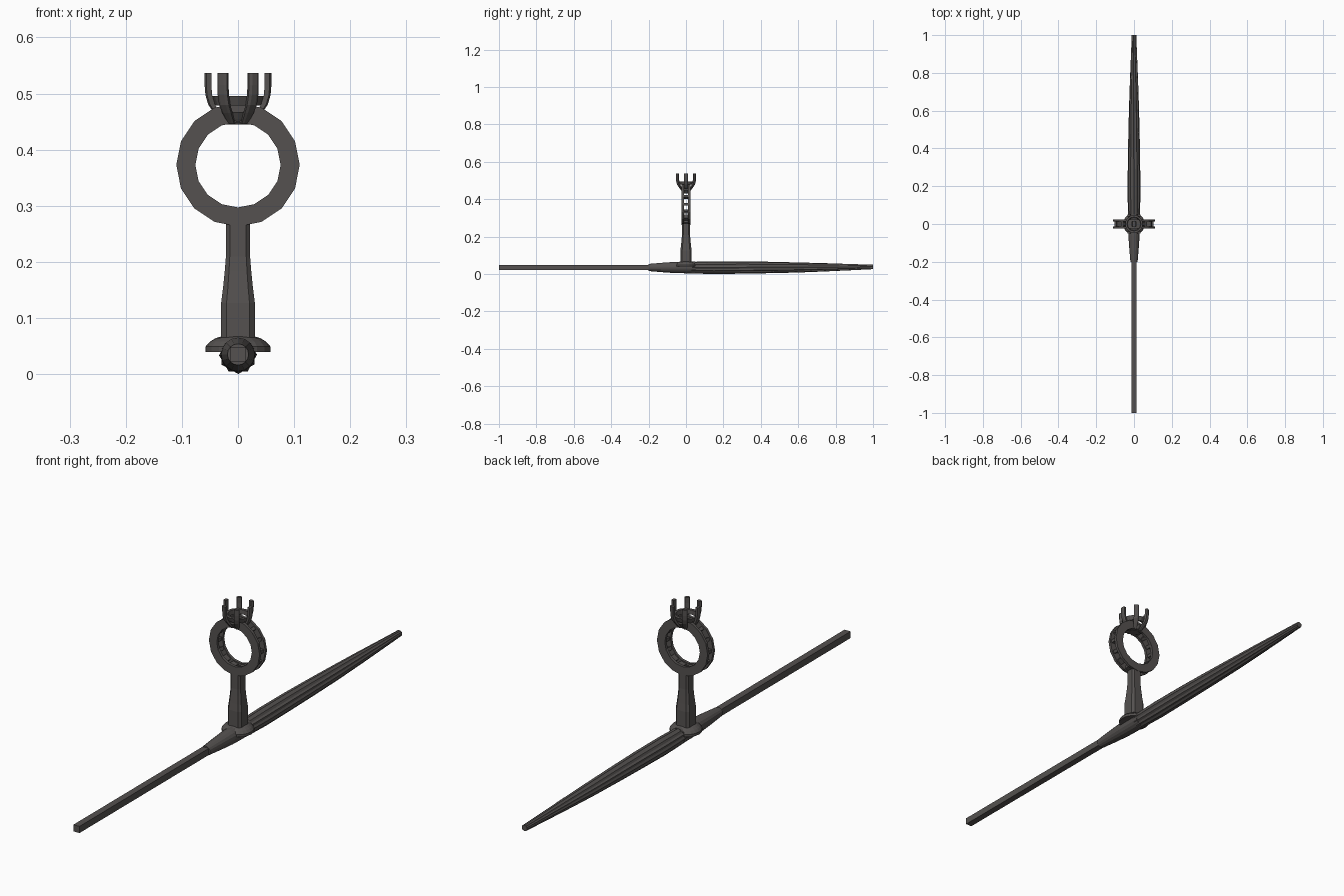
import bpy, bmesh, math
from mathutils import Vector

if "Cube" in bpy.data.objects:
    bpy.data.objects.remove(bpy.data.objects["Cube"])

mat = bpy.data.materials.new("dark_iron")
mat.diffuse_color = (0.09, 0.083, 0.08, 1)
mat.use_nodes = True
mat.node_tree.nodes["Principled BSDF"].inputs["Base Color"].default_value = mat.diffuse_color


def make(name, verts, faces):
    me = bpy.data.meshes.new(name)
    me.from_pydata(verts, [], faces)
    bm = bmesh.new()
    bm.from_mesh(me)
    bmesh.ops.recalc_face_normals(bm, faces=bm.faces)
    bm.to_mesh(me)
    bm.free()
    me.materials.append(mat)
    ob = bpy.data.objects.new(name, me)
    bpy.context.collection.objects.link(ob)
    return ob


def loft(name, rings, closed=False):
    """Skin equal-length rings; cap the ends, or join last to first."""
    n, m = len(rings[0]), len(rings)
    verts = [p for r in rings for p in r]
    faces = []
    for i in range(m if closed else m - 1):
        a, b = i * n, ((i + 1) % m) * n
        faces += [(a + j, a + (j + 1) % n, b + (j + 1) % n, b + j) for j in range(n)]
    if not closed:
        faces += [tuple(range(n)), tuple(range((m - 1) * n, m * n))]
    return make(name, verts, faces)


def circle_z(r, z, n, start=0.0):
    return [(r * math.cos(start + math.tau * k / n),
             r * math.sin(start + math.tau * k / n), z) for k in range(n)]


def circle_y(r, y, z, n, flute=0.0, twist=0.0):
    pts = []
    for k in range(n):
        a = math.tau * k / n + twist
        q = r * (1 - flute * (k % 2))
        pts.append((q * math.cos(a), y, z + q * math.sin(a)))
    return pts


# square rear bar
s = 0.013
loft("rear_bar", [[(-s, y, 0.035 - s), (s, y, 0.035 - s), (s, y, 0.035 + s), (-s, y, 0.035 + s)]
                  for y in (-1, -0.18)])

# smooth sleeve that swells towards the post
loft("sleeve", [circle_y(r, y, 0.035, 16) for y, r in
                ((-0.2, 0.019), (-0.13, 0.025), (-0.06, 0.030), (0, 0.031), (0.05, 0.031))])

# long fluted spike
spike = ((0.03, 0.031, 0.034), (0.15, 0.034, 0.034), (0.3, 0.033, 0.035), (0.45, 0.0305, 0.035),
         (0.6, 0.027, 0.035), (0.75, 0.022, 0.036), (0.9, 0.016, 0.037), (1.0, 0.012, 0.038))
loft("fluted_spike", [circle_y(r, y, z, 24, 0.11, 0.12 * y) for y, r, z in spike])

# domed collar
loft("collar", [circle_z(r, z, 20) for z, r in
                ((0.039, 0.058), (0.049, 0.058), (0.058, 0.050), (0.064, 0.040), (0.067, 0.030))])


# chamfered post
def chamfer_square(h, z):
    c = h * 0.68
    return [(h, -c, z), (h, c, z), (c, h, z), (-c, h, z),
            (-h, c, z), (-h, -c, z), (-c, -h, z), (c, -h, z)]


loft("post", [chamfer_square(h, z) for z, h in
              ((0.05, 0.030), (0.127, 0.030), (0.155, 0.0265), (0.185, 0.0235), (0.21, 0.0215), (0.269, 0.0215))])

# twin ring plates
RZ, RO, RI, N = 0.373, 0.110, 0.076, 16
for name, y0, y1 in (("front_ring", -0.023, -0.012), ("back_ring", 0.012, 0.023)):
    loft(name, [[(r * math.sin(a), y, RZ + r * math.cos(a))
                 for r, y in ((RI, y0), (RO, y0), (RO, y1), (RI, y1))]
                for a in (math.tau * k / N for k in range(N))], closed=True)

# spacer blocks between the ring plates
for k in range(14):
    a = math.tau * (k + 0.5) / 14
    h = 0.06 if 4 < k < 9 or k in (0, 13) else 0.032
    d, t = Vector((math.sin(a), 0, math.cos(a))), Vector((math.cos(a), 0, -math.sin(a)))
    c = Vector((0, 0, RZ))
    w = h * 0.2
    loft("spacer_block", [[c + d * r - t * w + Vector((0, y, 0)) if i < 2 else
                           c + d * r + t * w + Vector((0, y, 0))
                           for i, r in enumerate((RI + 0.003, RO - 0.007, RO - 0.007, RI + 0.003))]
                          for y in (-0.014, 0.014)])


# crown setting: lower cup and upper band
def hoop(name, prof, n=12):
    loft(name, [[(r * math.cos(a), r * math.sin(a), z) for r, z in prof]
                for a in (math.tau * k / n for k in range(n))], closed=True)


loft("crown_cup", [circle_z(r, z, 12) for z, r in ((0.445, 0.020), (0.455, 0.027), (0.467, 0.034))])
hoop("crown_band", ((0.035, 0.479), (0.042, 0.479), (0.048, 0.496), (0.037, 0.496)))

# six curved prongs
path = ((0.021, 0.446, 0.006), (0.037, 0.465, 0.009), (0.047, 0.480, 0.010),
        (0.052, 0.497, 0.010), (0.0535, 0.515, 0.010), (0.0535, 0.537, 0.010))
for k in range(6):
    a = math.tau * k / 6
    d, t = Vector((math.cos(a), math.sin(a), 0)), Vector((-math.sin(a), math.cos(a), 0))
    up = Vector((0, 0, 1))
    loft("prong", [[d * (r + e) + t * w * f + up * z
                    for e, f in ((-0.006, -0.8), (0.003, -1), (0.006, -0.5),
                                 (0.006, 0.5), (0.003, 1), (-0.006, 0.8))]
                   for r, z, w in path])
